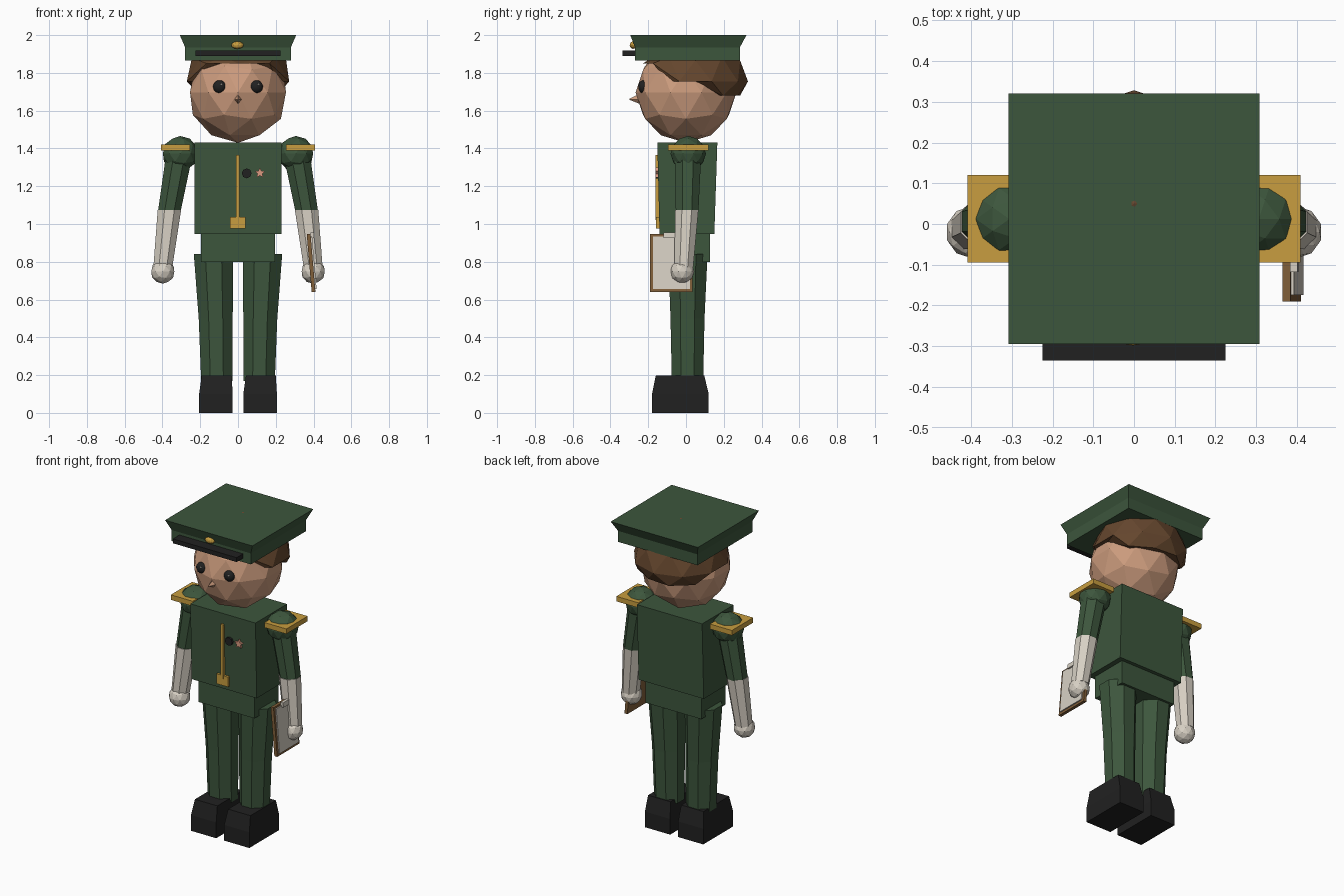
import bpy, bmesh, math
from mathutils import Vector

if "Cube" in bpy.data.objects:
    bpy.data.objects.remove(bpy.data.objects["Cube"])


def material(name, r, g, b):
    m = bpy.data.materials.new(name)
    m.diffuse_color = (r, g, b, 1)
    m.use_nodes = True
    m.node_tree.nodes["Principled BSDF"].inputs["Base Color"].default_value = m.diffuse_color
    return m


GREEN = material("uniform green", 0.046, 0.093, 0.046)
GOLD = material("gold trim", 0.58, 0.34, 0.05)
SKIN = material("skin", 0.60, 0.33, 0.205)
HAIR = material("brown hair", 0.13, 0.062, 0.027)
GLOVE = material("off white", 0.68, 0.63, 0.55)
BLACK = material("black", 0.015, 0.015, 0.015)
WOOD = material("board brown", 0.22, 0.115, 0.042)
PINK = material("medal pink", 0.72, 0.33, 0.22)


def finish(name, bm, mat):
    bmesh.ops.recalc_face_normals(bm, faces=bm.faces)
    me = bpy.data.meshes.new(name)
    bm.to_mesh(me)
    bm.free()
    me.materials.append(mat)
    ob = bpy.data.objects.new(name, me)
    bpy.context.collection.objects.link(ob)
    return ob


def loft(name, rings, mat):
    """Skin a closed solid through matching rings of points."""
    bm = bmesh.new()
    loops = [[bm.verts.new(p) for p in ring] for ring in rings]
    n = len(loops[0])
    for a, b in zip(loops, loops[1:]):
        for i in range(n):
            j = (i + 1) % n
            bm.faces.new((a[i], a[j], b[j], b[i]))
    bm.faces.new(loops[0][::-1])
    bm.faces.new(loops[-1])
    return finish(name, bm, mat)


def rect(x0, x1, y0, y1, z):
    return [(x0, y0, z), (x1, y0, z), (x1, y1, z), (x0, y1, z)]


def box(name, x, y, z, mat):
    return loft(name, [rect(*x, *y, z[0]), rect(*x, *y, z[1])], mat)


def octagon(c, r):
    k = r / math.cos(math.pi / 8)
    return [(c[0] + k * math.cos((i + .5) * math.pi / 4),
             c[1] + k * math.sin((i + .5) * math.pi / 4), c[2]) for i in range(8)]


def ball(name, c, size, mat, sub=2, edit=None):
    bm = bmesh.new()
    bmesh.ops.create_icosphere(bm, subdivisions=sub, radius=1)
    for v in bm.verts:
        v.co = Vector(c) + Vector((v.co.x * size[0], v.co.y * size[1], v.co.z * size[2]))
        if edit:
            edit(v)
    return finish(name, bm, mat)


def prism(name, c, radii, depth, mat):
    """Flat badge facing the front; alternating radii make a star."""
    n = len(radii)
    rings = [[(c[0] + r * math.sin(2 * math.pi * i / n), y,
               c[2] + r * math.cos(2 * math.pi * i / n)) for i, r in enumerate(radii)]
             for y in (c[1], c[1] - depth)]
    return loft(name, rings, mat)


# Cap, visor and emblem
loft("cap", [rect(-.28, .28, -.27, .285, 1.865), rect(-.28, .28, -.27, .285, 1.935),
             rect(-.308, .308, -.295, .32, 2.0)], GREEN)
box("cap_visor", (-.225, .225), (-.335, -.26), (1.89, 1.918), BLACK)
ball("cap_emblem", (-.003, -.28, 1.947), (.033, .018, .02), GOLD)

# Head with nose and eyes
ball("head", (0, 0, 1.697), (.267, .267, .267), SKIN)
loft("nose", [[(.028, -.23, 1.66), (0, -.245, 1.69), (-.028, -.23, 1.66), (0, -.235, 1.632)],
              [(.002, -.3, 1.66), (0, -.3, 1.662), (-.002, -.3, 1.66), (0, -.3, 1.658)]], SKIN)
for s, side in ((-1, "left"), (1, "right")):
    eye = ball(side + "_eye", (s * .098, -.228, 1.727), (.034, .025, .034), BLACK, 3)
    eye.data.shade_smooth()
    ball(side + "_eye_glint", (s * .098 + .01, -.249, 1.739), (.006, .005, .006), GLOVE, 1)


# Hair cap, lifted at the forehead and longest at the nape
def hairline(v):
    y = v.co.y
    low = 1.85 if y < -.11 else 1.755 if y < .13 else 1.68
    v.co.z = max(v.co.z, low)


ball("hair", (0, .05, 1.755), (.285, .278, .247), HAIR, 2, hairline)

# Torso and hips
loft("jacket", [rect(-.23, .23, -.14, .15, .947), rect(-.23, .23, -.152, .166, 1.432)], GREEN)
box("hips", (-.197, .197), (-.115, .127), (.80, .95), GREEN)

# Front strip, buckle and chest badges
box("jacket_strip", (-.01, .008), (-.162, -.13), (1.02, 1.365), GOLD)
box("belt_buckle", (-.043, .04), (-.158, -.13), (.975, 1.038), GOLD)
prism("black_badge", (.046, -.14, 1.268), [.026] * 8, .022, BLACK)
prism("star_medal", (.116, -.14, 1.27), [.028, .014] * 5, .022, PINK)

for s, side in ((-1, "left"), (1, "right")):
    # Leg with a knee seam, and boot
    loft(side + "_leg", [octagon((s * .112, .008, .17), .083),
                         octagon((s * .118, .008, .5), .09),
                         octagon((s * .13, .01, .84), .104)], GREEN)
    a, b = s * .117 - .089, s * .117 + .089
    loft(side + "_boot", [rect(a, b, -.18, .12, 0), rect(a, b, -.18, .12, .1),
                          rect(a + .014, b - .006, -.16, .097, .197)], BLACK)
    # Shoulder, epaulette, sleeve, gloved forearm and hand
    ball(side + "_shoulder", (s * .306, .012, 1.372), (.096, .094, .094), GREEN)
    xs = sorted((s * .253, s * .408))
    box(side + "_epaulette", xs, (-.095, .12), (1.388, 1.42), GOLD)
    loft(side + "_sleeve", [octagon((s * .363, .006, 1.07), .06),
                            octagon((s * .312, .01, 1.36), .07)], GREEN)
    loft(side + "_forearm", [octagon((s * .398, -.012, .77), .05),
                             octagon((s * .363, .004, 1.075), .062)], GLOVE)
    ball(side + "_hand", (s * .398, -.02, .748), (.064, .064, .064), GLOVE)


# Clipboard leaning outward at the hand
def slab(name, y, z, offset, thick, mat):
    def x(h):
        return .405 - (h - .64) * .085 + offset
    loft(name, [rect(x(h) - thick / 2, x(h) + thick / 2, *y, h) for h in z], mat)


slab("clipboard", (-.19, .035), (.64, .947), -.005, .02, WOOD)
slab("clipboard_paper", (-.174, .02), (.656, .935), .0085, .008, GLOVE)
slab("clipboard_clip", (-.118, -.035), (.925, .955), .014, .018, GLOVE)
